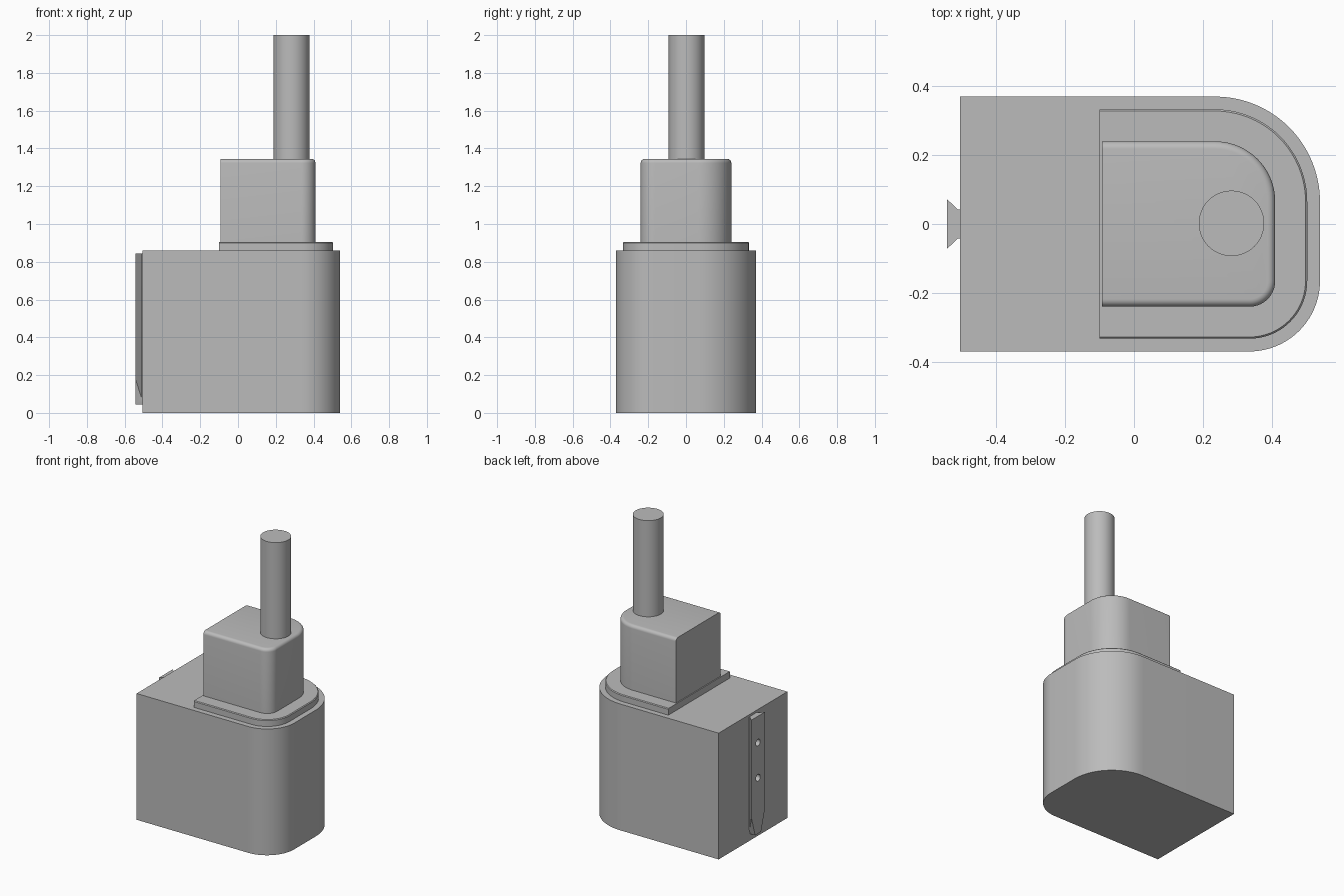
import bpy, bmesh, math
from mathutils import Vector

cube = bpy.data.objects.get("Cube")
if cube:
    bpy.data.objects.remove(cube, do_unlink=True)

grey = bpy.data.materials.new("plain grey")
grey.use_nodes = True
COLOUR = (0.5, 0.5, 0.5, 1)
grey.diffuse_color = COLOUR
grey.node_tree.nodes["Principled BSDF"].inputs["Base Color"].default_value = COLOUR


def finish(name, bm):
    """Turn a bmesh into a shaded object."""
    bmesh.ops.recalc_face_normals(bm, faces=bm.faces)
    mesh = bpy.data.meshes.new(name)
    bm.to_mesh(mesh)
    bm.free()
    mesh.materials.append(grey)
    obj = bpy.data.objects.new(name, mesh)
    bpy.context.collection.objects.link(obj)
    bpy.ops.object.select_all(action='DESELECT')
    obj.select_set(True)
    bpy.context.view_layer.objects.active = obj
    bpy.ops.object.shade_smooth_by_angle(angle=math.radians(30))
    return obj


def extrude(points, z0, z1):
    """Prism from an outline in the xy plane."""
    bm = bmesh.new()
    face = bm.faces.new([bm.verts.new((x, y, z0)) for x, y in points])
    new = bmesh.ops.extrude_face_region(bm, geom=[face])["geom"]
    verts = [v for v in new if isinstance(v, bmesh.types.BMVert)]
    bmesh.ops.translate(bm, verts=verts, vec=(0, 0, z1 - z0))
    return bm


def arc(cx, cy, r, start, end, steps=20):
    angles = [math.radians(start + (end - start) * i / steps) for i in range(steps + 1)]
    return [(cx + r * math.cos(a), cy + r * math.sin(a)) for a in angles]


def housing(name, back, inset, z0, z1, edge=0, segments=1):
    """Block with a square back and two unequal rounded corners, top rim eased."""
    outline = [(back, inset - 0.37)]
    outline += arc(0.335, -0.165, 0.205 - inset, -90, 0)
    outline += arc(0.235, 0.065, 0.305 - inset, 0, 90)
    outline += [(back, 0.37 - inset)]
    bm = extrude(outline, z0, z1)
    if edge:
        rim = [e for e in bm.edges
               if all(v.co.z > z1 - 1e-4 for v in e.verts)
               and any(v.co.x > back + 1e-4 for v in e.verts)]
        bmesh.ops.bevel(bm, geom=rim, offset=edge, segments=segments,
                        profile=0.5, affect='EDGES')
    return finish(name, bm)


# Stacked housing
housing("main_body", -0.505, 0, 0, 0.86)
housing("step_plate", -0.1, 0.037, 0.86, 0.905, 0.005)
housing("upper_block", -0.093, 0.13, 0.905, 1.345, 0.022, 6)

# Vertical rod
finish("rod", extrude(arc(0.283, 0.002, 0.095, 0, 352.5, 47), 1.34, 2))

# Dovetail rail with a tapered lower end
half = [(-0.505, 0.042), (-0.511, 0.042), (-0.543, 0.072)]
bm = extrude(half + [(x, -y) for x, y in reversed(half)], 0.045, 0.845)
for side in (1, -1):
    cut = bmesh.ops.bisect_plane(
        bm, geom=bm.verts[:] + bm.edges[:] + bm.faces[:],
        plane_co=Vector((0, side * 0.072, 0.18)),
        plane_no=Vector((0, side, -0.3)), clear_outer=True)
    edges = [e for e in cut["geom_cut"] if isinstance(e, bmesh.types.BMEdge)]
    bmesh.ops.holes_fill(bm, edges=edges)
rail = finish("dovetail_rail", bm)

# Screw holes through the rail
for z in (0.665, 0.425):
    bpy.ops.mesh.primitive_cylinder_add(vertices=24, radius=0.023, depth=0.2,
                                        location=(-0.52, 0, z),
                                        rotation=(0, math.pi / 2, 0))
    cutter = bpy.context.object
    cutter.name = "screw_hole_cutter"
    cutter.hide_render = True
    mod = rail.modifiers.new("screw_hole", 'BOOLEAN')
    mod.operation = 'DIFFERENCE'
    mod.solver = 'EXACT'
    mod.object = cutter
    bpy.context.view_layer.objects.active = rail
    bpy.ops.object.modifier_apply(modifier=mod.name)
    bpy.data.objects.remove(cutter, do_unlink=True)
